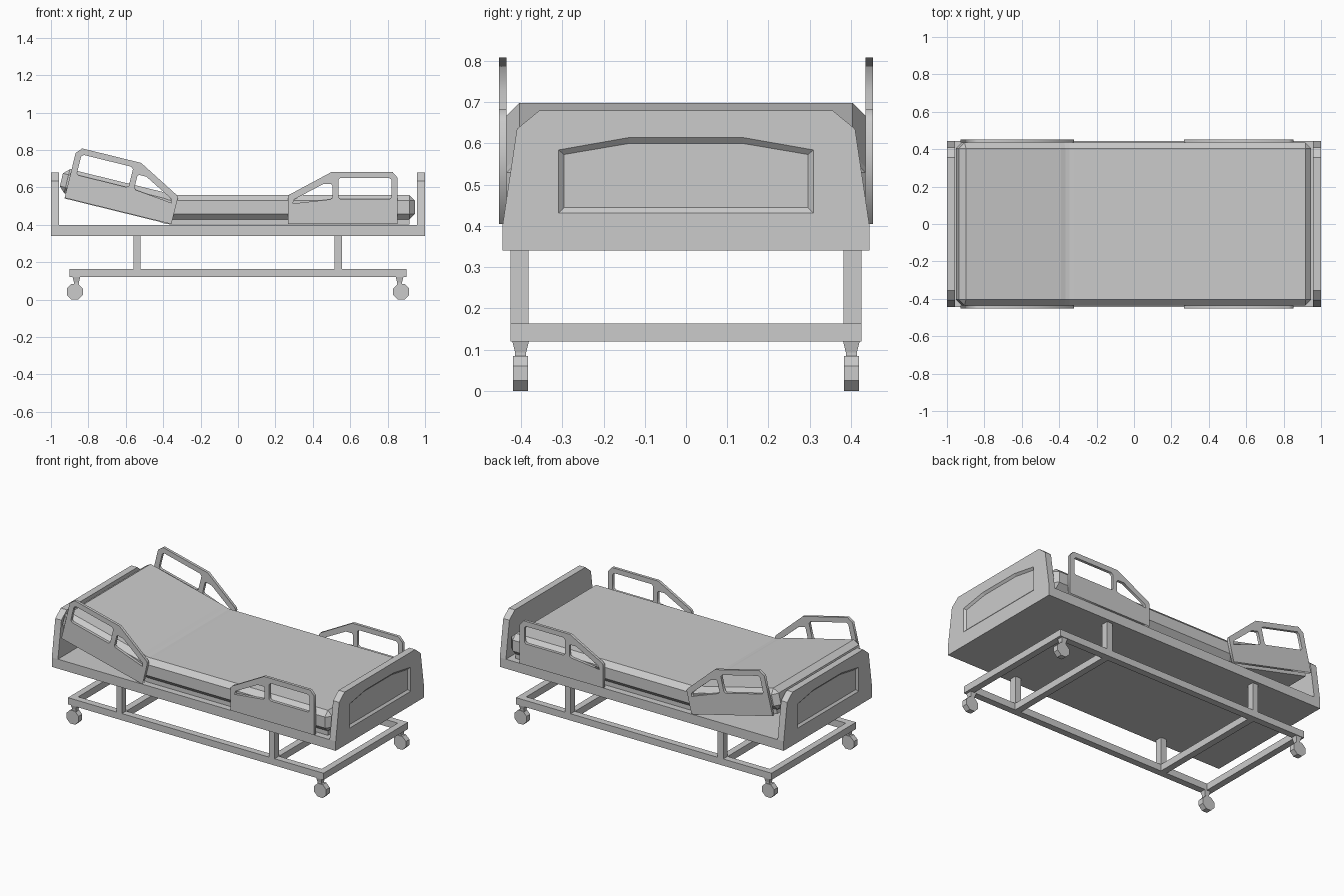
import bpy, bmesh, math
from mathutils import Matrix, Vector

cube = bpy.data.objects.get("Cube")
if cube:
    bpy.data.objects.remove(cube, do_unlink=True)

grey = bpy.data.materials.new("plain_grey")
grey.use_nodes = True
colour = (0.6, 0.6, 0.6, 1)
grey.diffuse_color = colour
grey.node_tree.nodes["Principled BSDF"].inputs["Base Color"].default_value = colour

TILT = math.radians(13.8)


def finish(name, bm):
    bmesh.ops.recalc_face_normals(bm, faces=bm.faces[:])
    mesh = bpy.data.meshes.new(name)
    bm.to_mesh(mesh)
    bm.free()
    mesh.materials.append(grey)
    obj = bpy.data.objects.new(name, mesh)
    bpy.context.collection.objects.link(obj)
    return obj


def box_bm(x, y, z):
    """Box from (min, max) pairs."""
    bm = bmesh.new()
    bmesh.ops.create_cube(bm, size=1)
    for v in bm.verts:
        v.co = Vector([(a + b) / 2 + c * (b - a) for (a, b), c in zip((x, y, z), v.co)])
    return bm


def box(name, x, y, z):
    return finish(name, box_bm(x, y, z))


def loft(name, rings):
    """Closed solid through rings of equal length."""
    bm = bmesh.new()
    loops = [[bm.verts.new(p) for p in ring] for ring in rings]
    n = len(loops[0])
    for a, b in zip(loops, loops[1:]):
        for i in range(n):
            j = (i + 1) % n
            bm.faces.new((a[i], a[j], b[j], b[i]))
    bm.faces.new(loops[0])
    bm.faces.new(loops[-1])
    return finish(name, bm)


def symmetric(half):
    """Mirror a half outline of (y, z) points."""
    return half + [(-y, z) for y, z in reversed(half)]


def bend_head(bm):
    """Cut the hinge zone and raise the head section."""
    start, width, steps = -0.32, 0.105, 3
    for i in range(steps + 1):
        bmesh.ops.bisect_plane(bm, geom=bm.verts[:] + bm.edges[:] + bm.faces[:],
                               plane_co=(start - width * i / steps, 0, 0), plane_no=(1, 0, 0))
    pivot = Vector((-0.355, 0, 0.42))
    for v in bm.verts:
        t = min(max((start - v.co.x) / width, 0), 1)
        v.co = pivot + Matrix.Rotation(TILT * t, 3, 'Y') @ (v.co - pivot)


# Bed deck
box("bed_deck", (-0.957, 0.957), (-0.445, 0.445), (0.34, 0.40))

# Head and foot boards with a recessed outer panel
board = symmetric([(0.445, 0.34), (0.445, 0.40), (0.41, 0.635), (0.355, 0.68)])
panel = symmetric([(0.31, 0.43), (0.31, 0.585), (0.14, 0.615)])
floor = symmetric([(0.296, 0.444), (0.296, 0.573), (0.137, 0.60)])
for name, s in (("headboard", -1), ("footboard", 1)):
    obj = loft(name, [[(s * x, y, z) for y, z in board] for x in (0.957, 1)])
    cutter = loft("panel_cutter", [[(s * x, y, z) for y, z in ring]
                                   for x, ring in ((1.001, panel), (0.988, floor))])
    cutter.hide_render = True
    mod = obj.modifiers.new("panel", 'BOOLEAN')
    mod.object = cutter
    mod.operation = 'DIFFERENCE'
    mod.solver = 'EXACT'
    bpy.context.view_layer.objects.active = obj
    bpy.ops.object.modifier_apply(modifier=mod.name)
    bpy.data.objects.remove(cutter, do_unlink=True)

# Mattress and its support, bent at the hinge
bm = box_bm((-0.98, 0.947), (-0.435, 0.435), (0.428, 0.56))
bmesh.ops.bevel(bm, geom=bm.edges[:], offset=0.031, segments=1, affect='EDGES')
bend_head(bm)
finish("mattress", bm)
bm = box_bm((-0.94, 0.917), (-0.405, 0.405), (0.401, 0.43))
bend_head(bm)
finish("mattress_support", bm)

# Side rails: outline plus two openings, measured from the lower inner corner
RAIL = [
    [(0, 0), (0, 0.145), (0.008, 0.157), (0.235, 0.279), (0.56, 0.279), (0.588, 0.247), (0.588, 0)],
    [(0.27, 0.145), (0.27, 0.236), (0.282, 0.247), (0.543, 0.247), (0.555, 0.236),
     (0.555, 0.145), (0.545, 0.135), (0.28, 0.135)],
    [(0.027, 0.11), (0.034, 0.132), (0.19, 0.214), (0.232, 0.214), (0.238, 0.207),
     (0.238, 0.14), (0.228, 0.132)],
]


def side_rail(name, origin, y, direction, tilt):
    curve = bpy.data.curves.new(name, 'CURVE')
    curve.dimensions = '2D'
    curve.fill_mode = 'BOTH'
    curve.extrude = 0.009
    for loop in RAIL:
        spline = curve.splines.new('POLY')
        spline.points.add(len(loop) - 1)
        for point, (u, w) in zip(spline.points, loop):
            point.co = (direction * u, w, 0, 1)
        spline.use_cyclic_u = True
    curve.materials.append(grey)
    obj = bpy.data.objects.new(name, curve)
    bpy.context.collection.objects.link(obj)
    obj.matrix_world = (Matrix.Translation((origin[0], y, origin[1]))
                        @ Matrix.Rotation(tilt, 4, 'Y') @ Matrix.Rotation(math.pi / 2, 4, 'X'))
    bpy.ops.object.select_all(action='DESELECT')
    obj.select_set(True)
    bpy.context.view_layer.objects.active = obj
    bpy.ops.object.convert(target='MESH')


for side, s in (("right", -1), ("left", 1)):
    side_rail(f"foot_rail_{side}", (0.266, 0.404), s * 0.444, 1, 0)
    side_rail(f"head_rail_{side}", (-0.356, 0.404), s * 0.444, -1, TILT)

# Wheeled underframe
LOW, HIGH = 0.12, 0.163
for side, s in (("right", -1), ("left", 1)):
    y = sorted((s * 0.382, s * 0.425))
    box(f"base_beam_{side}", (-0.9, 0.9), y, (LOW, HIGH))
    for end, x in (("head", -0.54), ("foot", 0.535)):
        box(f"post_{end}_{side}", (x - 0.02, x + 0.02), y, (HIGH, 0.34))
for name, x in (("head_end", -0.879), ("head_inner", -0.54), ("foot_inner", 0.535), ("foot_end", 0.879)):
    box(f"cross_beam_{name}", (x - 0.021, x + 0.021), (-0.382, 0.382), (LOW, HIGH))


# Casters: tapered stem, fork block and eight-sided wheel
def square(x, y, z, r):
    return [(x + a * r, y + b * r, z) for a, b in ((-1, -1), (1, -1), (1, 1), (-1, 1))]


for end, ex in (("head", -1), ("foot", 1)):
    for side, s in (("right", -1), ("left", 1)):
        x, y = ex * 0.872, s * 0.401
        stem = x - ex * 0.008
        loft(f"caster_stem_{end}_{side}", [square(stem, y, 0.12, 0.02), square(stem, y, 0.093, 0.0135)])
        box(f"caster_fork_{end}_{side}", (stem - 0.0135, stem + 0.0135), (y - 0.0135, y + 0.0135), (0.05, 0.094))
        ring = [(math.cos((i + 0.5) * math.pi / 4) * 0.046, math.sin((i + 0.5) * math.pi / 4) * 0.046)
                for i in range(8)]
        loft(f"caster_wheel_{end}_{side}",
             [[(x + a, y + d, 0.0425 + b) for a, b in ring] for d in (-0.018, 0.018)])
